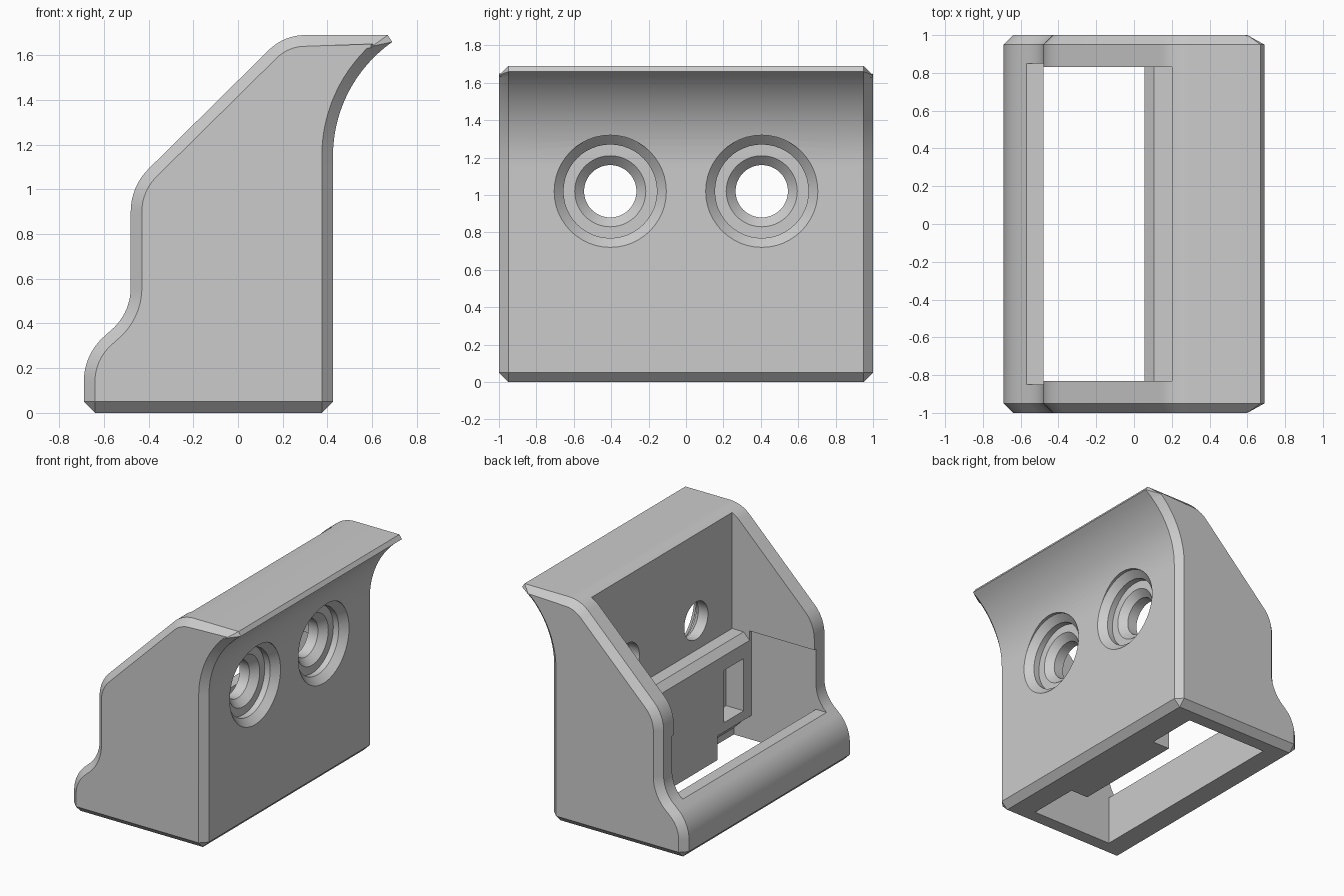
import bpy, bmesh, math
from mathutils import Vector

if "Cube" in bpy.data.objects:
    bpy.data.objects.remove(bpy.data.objects["Cube"], do_unlink=True)

grey = bpy.data.materials.new("light_grey")
grey.use_nodes = True
grey.diffuse_color = (0.6, 0.6, 0.6, 1)
grey.node_tree.nodes["Principled BSDF"].inputs["Base Color"].default_value = (0.6, 0.6, 0.6, 1)


def arc(cx, cz, r, a0, a1, n=10):
    angles = [math.radians(a0 + (a1 - a0) * i / n) for i in range(n + 1)]
    return [(cx + r * math.cos(a), cz + r * math.sin(a)) for a in angles]


def loft(name, rings):
    """Skin matching vertex rings and cap both ends."""
    bm = bmesh.new()
    loops = [[bm.verts.new(p) for p in ring] for ring in rings]
    n = len(loops[0])
    for a, b in zip(loops, loops[1:]):
        for i in range(n):
            j = (i + 1) % n
            bm.faces.new((a[i], a[j], b[j], b[i]))
    bm.faces.new(loops[0])
    bm.faces.new(loops[-1])
    bmesh.ops.remove_doubles(bm, verts=bm.verts[:], dist=1e-4)
    bmesh.ops.recalc_face_normals(bm, faces=bm.faces[:])
    mesh = bpy.data.meshes.new(name)
    bm.to_mesh(mesh)
    bm.free()
    mesh.materials.append(grey)
    obj = bpy.data.objects.new(name, mesh)
    bpy.context.collection.objects.link(obj)
    return obj


def prism(name, outline, y0, y1):
    return loft(name, [[(x, y, z) for x, z in outline] for y in (y0, y1)])


def box(name, x0, x1, y0, y1, z0, z1):
    return prism(name, [(x0, z0), (x0, z1), (x1, z1), (x1, z0)], y0, y1)


def inset(points, d):
    """Mitred inward offset of a clockwise outline."""
    result = []
    for i, p in enumerate(points):
        a, p, b = Vector(points[i - 1]), Vector(p), Vector(points[(i + 1) % len(points)])
        u, v = (p - a).normalized(), (b - p).normalized()
        n1, n2 = Vector((u.y, -u.x)), Vector((v.y, -v.x))
        result.append(tuple(p + (n1 + n2) * d / (1 + n1.dot(n2))))
    return result


# Side profile, clockwise from the bottom edge
C = 0.05
profile = [(-0.64, 0), (-0.69, C)]
profile += arc(-0.42, 0.14, 0.27, 180, 135)
profile += arc(-0.73, 0.56, 0.25, -45, 0)
profile += arc(-0.21, 0.9, 0.27, 180, 135)
profile += arc(0.3, 1.46, 0.23, 135, 90)
tip = len(profile)
profile += [(0.67, 1.69)]
profile += arc(1.047, 1.15, 0.622, 125, 180, 16)
profile += [(0.425, C), (0.375, 0)]

# Chamfered end outline, with corners gathered to single points
small = inset(profile, C)
small[0] = small[1] = (-0.64, C)
small[-1] = small[-2] = (0.375, C)
small[tip] = small[tip + 1] = (0.60, 1.64)
small[tip + 2] = (0.59, 1.632)

rings = [(small, -1), (profile, -1 + C), (profile, 1 - C), (small, 1)]
body = loft("bracket_body", [[(x, y, z) for x, z in s] for s, y in rings])

# Upper cavity with a chamfered ledge, the wider shaft and the lip opening
cutters = [
    prism("upper_cavity", [(-1, 0.75), (-1, 2), (0.2, 2), (0.2, 0.8),
                           (0.105, 0.8), (0.055, 0.75)], -0.83, 0.83),
    box("shaft", -0.48, 0.055, -0.85, 0.85, -0.2, 0.82),
    box("lip_opening", -1, -0.4, -0.85, 0.85, 0.37, 0.82),
]

# Ledge slots, underside notches and stepped screw holes on both sides
hole = [(0.6, 0.3), (0.425, 0.3), (0.375, 0.25), (0.33, 0.25),
        (0.33, 0.19), (0.28, 0.14), (0.1, 0.14)]
for side, s in (("left", 1), ("right", -1)):
    cutters.append(box(side + "_slot", 0, 0.2, s * 0.53, s * 0.76, 0.25, 0.64))
    cutters.append(prism(side + "_notch", [(0, -0.1), (0, 0.18), (0.07, 0.18),
                                           (0.2, 0.05), (0.2, -0.1)], s * 0.45, s * 0.85))
    circle = arc(0, 0, 1, 0, 360, 48)[:-1]
    cutters.append(loft(side + "_screw_hole", [
        [(x, s * 0.405 + r * cy, 1.02 + r * cz) for cy, cz in circle] for x, r in hole]))

bpy.context.view_layer.objects.active = body
for cutter in cutters:
    cutter.hide_render = True
    mod = body.modifiers.new(cutter.name, "BOOLEAN")
    mod.operation = "DIFFERENCE"
    mod.solver = "EXACT"
    mod.object = cutter
    bpy.ops.object.modifier_apply(modifier=mod.name)
    bpy.data.objects.remove(cutter, do_unlink=True)

bpy.ops.object.select_all(action="DESELECT")
body.select_set(True)
bpy.ops.object.shade_smooth_by_angle(angle=math.radians(25))
